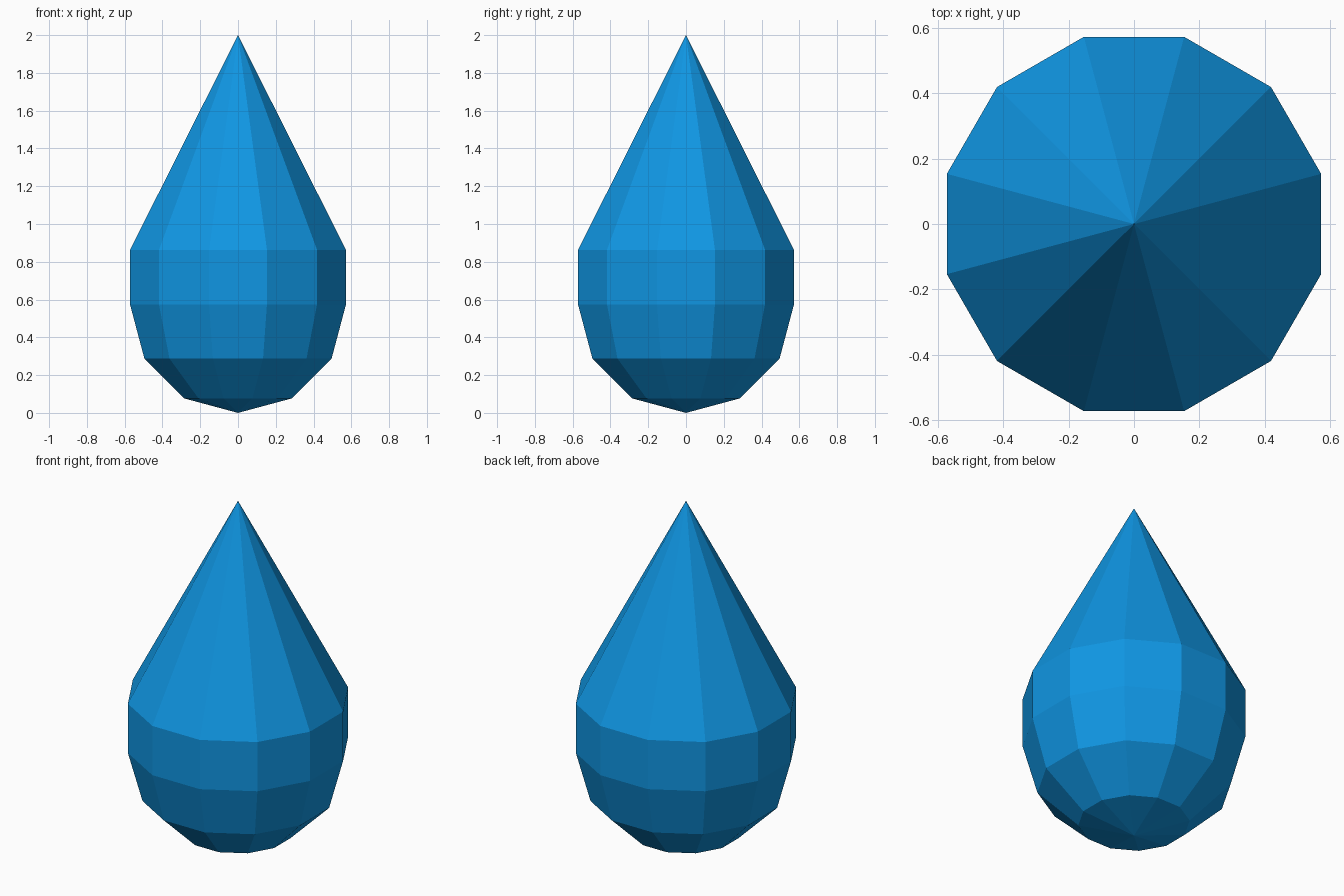
import bpy, bmesh, math

if "Cube" in bpy.data.objects:
    bpy.data.objects.remove(bpy.data.objects["Cube"])

SIDES = 12
# (radius, height) of each ring, bottom to top
RINGS = [(0.296, 0.077), (0.513, 0.2875), (0.592, 0.575), (0.592, 0.8625)]

# Water drop: flat-faced lathe with a pointed bottom and a tall tip
bm = bmesh.new()
bottom = bm.verts.new((0, 0, 0))
tip = bm.verts.new((0, 0, 2))
rings = []
for r, z in RINGS:
    angles = [math.tau * (i + 0.5) / SIDES for i in range(SIDES)]
    rings.append([bm.verts.new((r * math.cos(a), r * math.sin(a), z)) for a in angles])

for i in range(SIDES):
    j = (i + 1) % SIDES
    bm.faces.new((bottom, rings[0][j], rings[0][i]))
    for low, high in zip(rings, rings[1:]):
        bm.faces.new((low[i], low[j], high[j], high[i]))
    bm.faces.new((rings[-1][i], rings[-1][j], tip))
bmesh.ops.recalc_face_normals(bm, faces=bm.faces[:])

mesh = bpy.data.meshes.new("water_drop")
bm.to_mesh(mesh)
bm.free()

blue = bpy.data.materials.new("water blue")
blue.diffuse_color = (0.005, 0.305, 0.77, 1)
blue.use_nodes = True
blue.node_tree.nodes["Principled BSDF"].inputs["Base Color"].default_value = blue.diffuse_color
mesh.materials.append(blue)
bpy.context.collection.objects.link(bpy.data.objects.new("water_drop", mesh))
